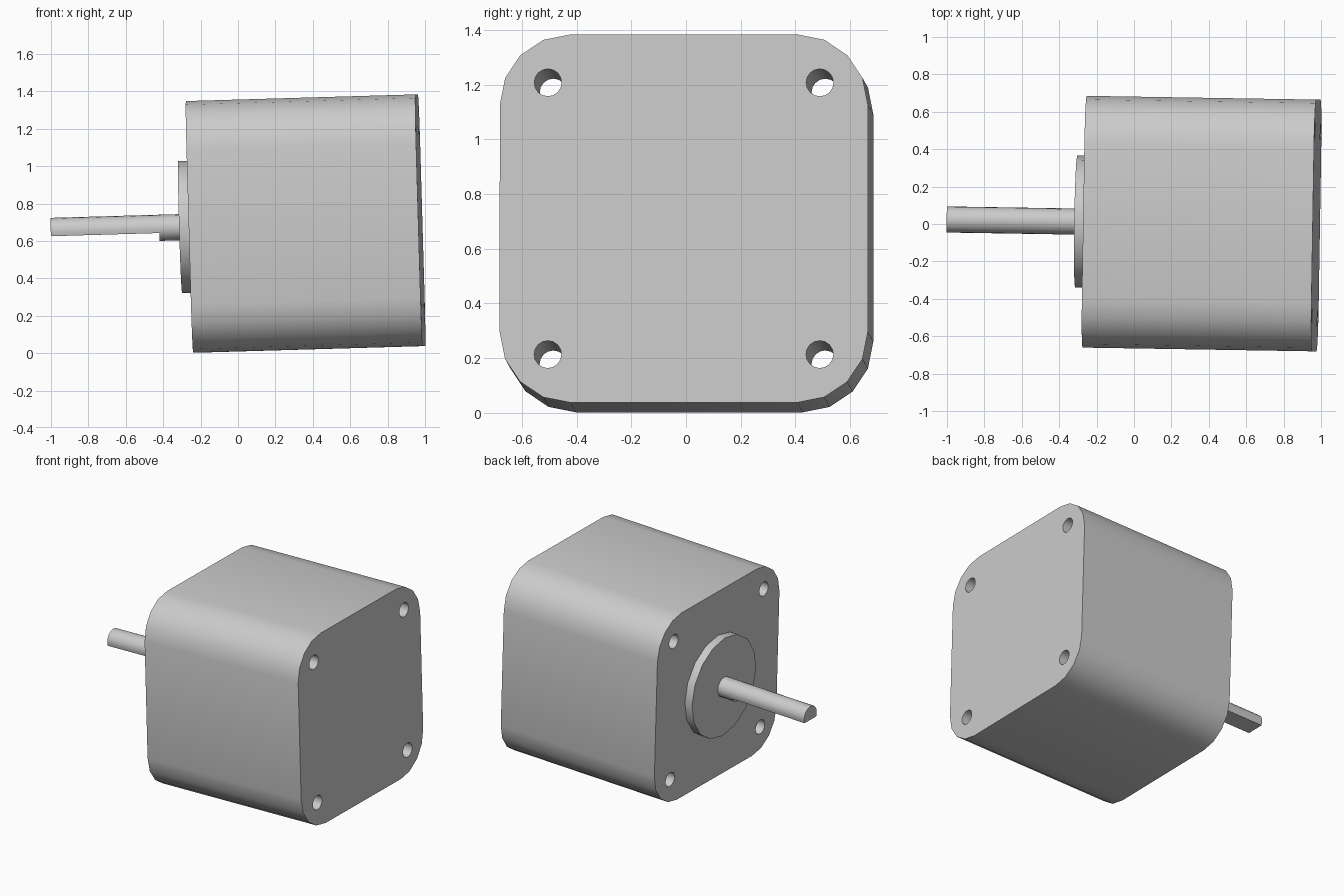
import bpy, bmesh
from math import sin, cos, pi, asin, radians
from mathutils import Matrix, Vector

cube = bpy.data.objects.get("Cube")
if cube:
    bpy.data.objects.remove(cube, do_unlink=True)

metal = bpy.data.materials.new("grey_metal")
metal.use_nodes = True
colour = (0.6, 0.6, 0.6, 1)
metal.diffuse_color = colour
metal.node_tree.nodes["Principled BSDF"].inputs["Base Color"].default_value = colour

# The motor leans slightly; its local origin is the centre of the mounting face
POSE = (Matrix.Translation((-0.2525, 0.012, 0.675))
        @ Matrix.Rotation(-0.0163, 4, 'Z') @ Matrix.Rotation(-0.029, 4, 'Y'))


def arc(cy, cz, r, start, end, steps):
    """Points on an arc in the local y-z plane."""
    angles = [start + (end - start) * i / steps for i in range(steps + 1)]
    return [(cy + r * cos(a), cz + r * sin(a)) for a in angles]


def circle(cy, cz, r, sides=16):
    return arc(cy, cz, r, 0, 2 * pi, sides)[:-1]


def prism(name, loops, x0, x1):
    """Extrude an outline, with optional hole outlines, along local x."""
    bm = bmesh.new()
    for loop in loops:
        verts = [bm.verts.new((x0, y, z)) for y, z in loop]
        for a, b in zip(verts, verts[1:] + verts[:1]):
            bm.edges.new((a, b))
    bmesh.ops.triangle_fill(bm, edges=bm.edges[:], use_beauty=True)
    result = bmesh.ops.extrude_face_region(bm, geom=bm.faces[:], use_keep_orig=True)
    moved = [g for g in result["geom"] if isinstance(g, bmesh.types.BMVert)]
    bmesh.ops.translate(bm, verts=moved, vec=Vector((x1 - x0, 0, 0)))
    bmesh.ops.recalc_face_normals(bm, faces=bm.faces[:])
    mesh = bpy.data.meshes.new(name)
    bm.to_mesh(mesh)
    bm.free()
    mesh.materials.append(metal)
    obj = bpy.data.objects.new(name, mesh)
    bpy.context.collection.objects.link(obj)
    obj.matrix_world = POSE
    bpy.ops.object.select_all(action='DESELECT')
    obj.select_set(True)
    bpy.context.view_layer.objects.active = obj
    bpy.ops.object.shade_smooth_by_angle(angle=radians(30))
    return obj


# Rounded square housing with four through bolt holes
HALF, CORNER, BOLT = 0.673, 0.258, 0.497
c = HALF - CORNER
signs = [(1, 1), (-1, 1), (-1, -1), (1, -1)]
outline = []
for i, (sy, sz) in enumerate(signs):
    outline += arc(sy * c, sz * c, CORNER, i * pi / 2, (i + 1) * pi / 2, 4)
holes = [circle(sy * BOLT, sz * BOLT, 0.05) for sy, sz in signs]
prism("housing", [outline] + holes, 0, 1.228)

# Raised round boss on the mounting face
prism("boss", [circle(0, 0, 0.353)], -0.057, 0)

# Shaft: short round root, then a length with a flat underneath
R, FLAT = 0.07, 0.028
cut = asin(FLAT / R)
prism("shaft_root", [circle(0, 0, R)], -0.168, -0.057)
prism("shaft", [arc(0, 0, R, -cut, pi + cut, 12)], -0.748, -0.168)
